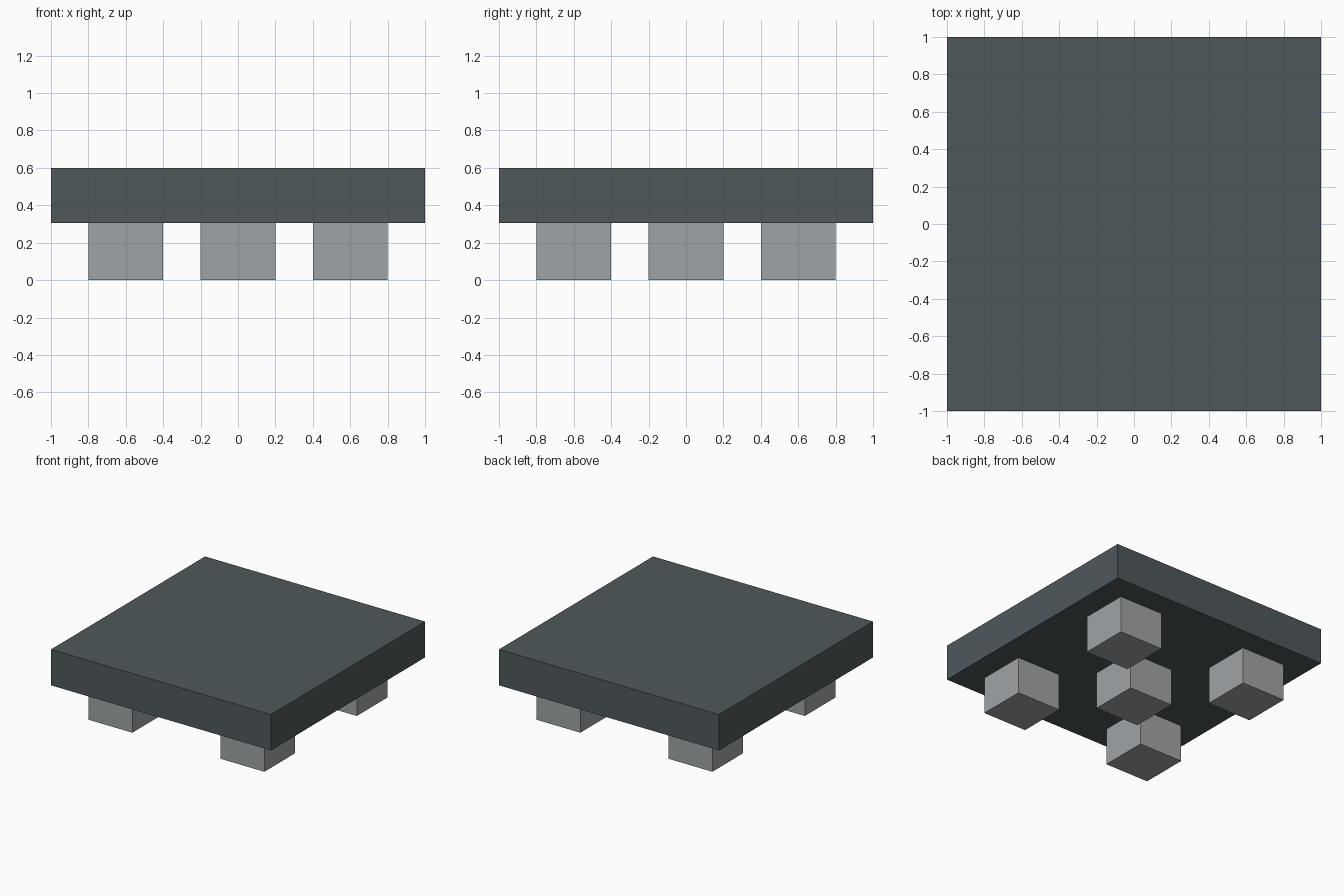
import bpy

cube = bpy.data.objects.get("Cube")
if cube:
    bpy.data.objects.remove(cube, do_unlink=True)


def make_material(name, rgb):
    mat = bpy.data.materials.new(name)
    mat.use_nodes = True
    color = (*rgb, 1.0)
    mat.diffuse_color = color
    mat.node_tree.nodes["Principled BSDF"].inputs["Base Color"].default_value = color
    return mat


def add_box(name, center, size, mat):
    bpy.ops.mesh.primitive_cube_add(size=1, location=center)
    obj = bpy.context.object
    obj.name = name
    obj.scale = size
    bpy.ops.object.transform_apply(location=False, rotation=False, scale=True)
    obj.data.materials.append(mat)
    return obj


slate = make_material("dark slate", (0.08, 0.098, 0.105))
grey = make_material("light grey", (0.35, 0.37, 0.38))

SLAB_BOTTOM, SLAB_TOP = 0.305, 0.60
FOOT = 0.4
SPREAD = 0.6

# Square top slab
add_box("slab", (0, 0, (SLAB_BOTTOM + SLAB_TOP) / 2),
        (2, 2, SLAB_TOP - SLAB_BOTTOM), slate)

# Feet: one under each corner and one in the centre
feet = {
    "front_right_foot": (-1, -1),
    "front_left_foot": (1, -1),
    "back_right_foot": (-1, 1),
    "back_left_foot": (1, 1),
    "centre_foot": (0, 0),
}
for name, (sx, sy) in feet.items():
    add_box(name, (sx * SPREAD, sy * SPREAD, SLAB_BOTTOM / 2),
            (FOOT, FOOT, SLAB_BOTTOM), grey)
